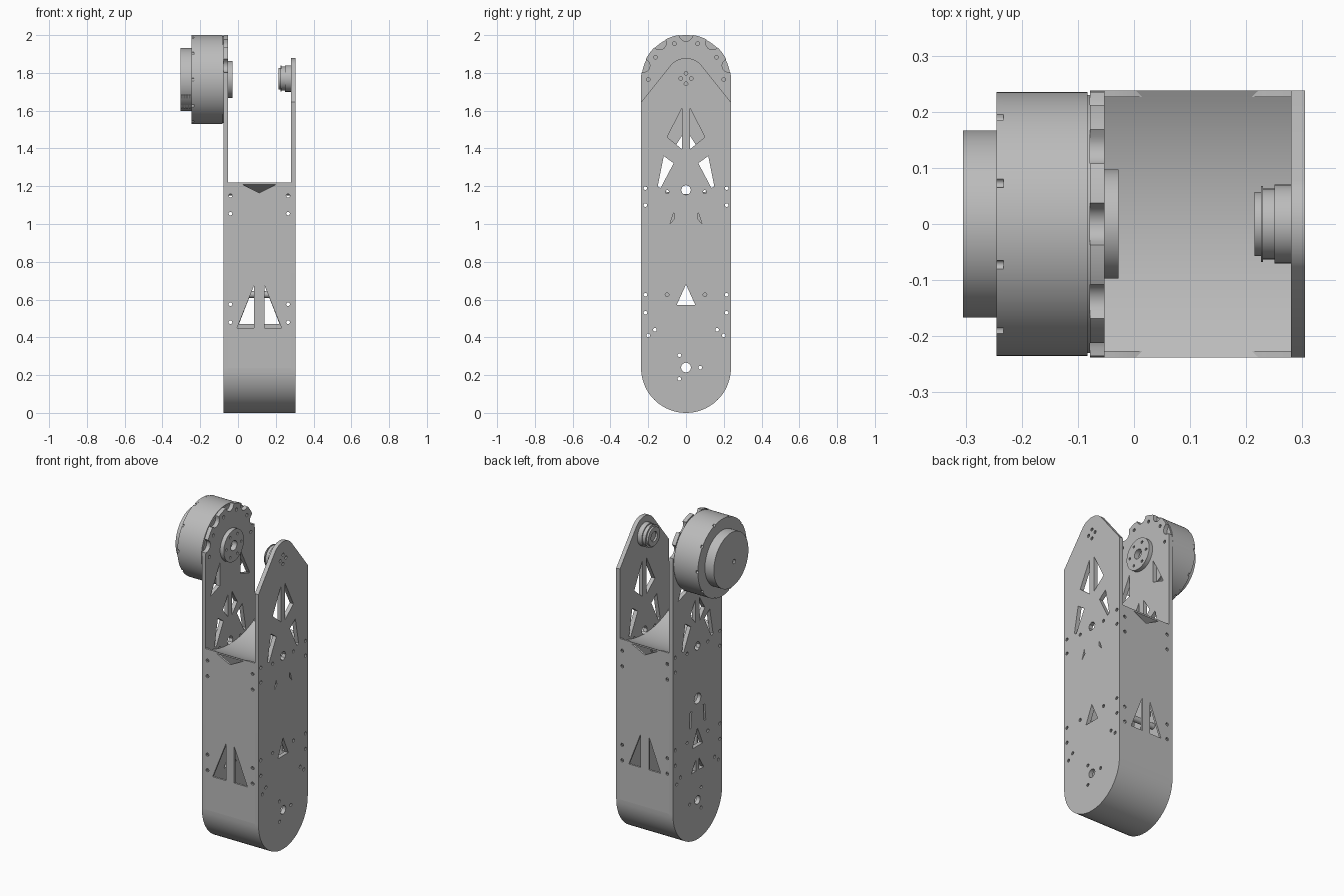
import bpy, bmesh
from math import sin, cos, pi, sqrt, radians
from mathutils import Matrix

cube = bpy.data.objects.get("Cube")
if cube:
    bpy.data.objects.remove(cube)

grey = bpy.data.materials.new("light_grey")
grey.use_nodes = True
grey.diffuse_color = (0.5, 0.5, 0.5, 1)
grey.node_tree.nodes["Principled BSDF"].inputs["Base Color"].default_value = (0.5, 0.5, 0.5, 1)

HALF, LOW, HUB = 0.238, 0.238, 1.765
SIDE = Matrix(((0, 0, 1, 0), (1, 0, 0, 0), (0, 1, 0, 0), (0, 0, 0, 1)))    # outline in y, z; depth along x
FRONT = Matrix(((1, 0, 0, 0), (0, 0, -1, 0), (0, 1, 0, 0), (0, 0, 0, 1)))  # outline in x, z; depth along -y


def slab(name, plane, a, b, outline, holes=()):
    """Extrude a flat outline with holes between depths a and b."""
    curve = bpy.data.curves.new(name, "CURVE")
    curve.dimensions, curve.fill_mode = "2D", "BOTH"
    curve.extrude = (b - a) / 2
    for ring in [outline, *holes]:
        spline = curve.splines.new("POLY")
        spline.points.add(len(ring) - 1)
        for point, (u, v) in zip(spline.points, ring):
            point.co = (u, v, 0, 1)
        spline.use_cyclic_u = True
    temp = bpy.data.objects.new("temp", curve)
    bpy.context.collection.objects.link(temp)
    mesh = bpy.data.meshes.new_from_object(temp.evaluated_get(bpy.context.evaluated_depsgraph_get()))
    bpy.data.objects.remove(temp)
    mesh.transform(plane @ Matrix.Translation((0, 0, (a + b) / 2)))
    bm = bmesh.new()
    bm.from_mesh(mesh)
    bmesh.ops.remove_doubles(bm, verts=bm.verts, dist=1e-5)
    bmesh.ops.recalc_face_normals(bm, faces=bm.faces)
    bm.to_mesh(mesh)
    bm.free()
    mesh.materials.clear()
    mesh.materials.append(grey)
    obj = bpy.data.objects.new(name, mesh)
    bpy.context.collection.objects.link(obj)
    bpy.ops.object.select_all(action="DESELECT")
    obj.select_set(True)
    bpy.context.view_layer.objects.active = obj
    bpy.ops.object.shade_smooth_by_angle(angle=radians(30))
    return obj


def arc(u, v, r, start, end, n=32):
    return [(u + r * cos(radians(start + (end - start) * i / n)),
             v + r * sin(radians(start + (end - start) * i / n))) for i in range(n + 1)]


def circle(u, v, r, n=64):
    return arc(u, v, r, 0, 360, n)[:-1]


def screw(u, v, r=0.01):
    return circle(u, v, r, 10)


def both(shapes, centre=0):
    """Add the mirror image of every shape."""
    return shapes + [[(2 * centre - u, v) for u, v in s] for s in shapes]


def scalloped(r, notch, start, end, n, first):
    """Arc about the hub with round bites every 36 degrees from angle first."""
    points = []
    for i in range(n + 1):
        t = start + (end - start) * i / n
        off = radians((t - first + 18) % 36 - 18)
        room = notch ** 2 - (r * sin(off)) ** 2
        d = r * cos(off) - sqrt(room) if room > 0 else r
        points.append((min(d, r) * cos(radians(t)), HUB + min(d, r) * sin(radians(t))))
    return points


# Side plates
bottom = arc(0, LOW, HALF, 180, 360)
screws = both([screw(*p) for p in ((.215, 1.19), (.215, 1.1), (.215, .625), (.215, .53),
                                   (.2, .41), (.165, .44), (.1, .625), (.1, 1.17))])
screws += [screw(-.035, .305), screw(-.035, .18), screw(.075, .24),
           circle(0, .24, .026, 16), circle(0, 1.18, .026, 8),
           [(0, .68), (.05, .57), (-.05, .57)]]
outer_window = [(.118, 1.36), (.065, 1.322), (.135, 1.19), (.15, 1.2)]
right_cuts = both([[(.02, 1.615), (.02, 1.395), (.1, 1.46)], outer_window,
                   [(.065, 1.06), (.06, 1.03), (.085, 1.0)], screw(.028, 1.77)])
slab("bearing_side_plate", SIDE, .28, .305,
     bottom + [(HALF, 1.645)] + arc(0, 1.77, .108, 45, 135, 16) + [(-HALF, 1.645)],
     screws + right_cuts + [screw(0, 1.742), screw(0, 1.798)])

left_cuts = both([[(.02, 1.47), (.02, 1.33), (.07, 1.39)], outer_window,
                  [(.1, 1.69), (.1, 1.55), (.19, 1.52)],
                  [(.055, .8), (.07, .8), (.08, .7), (.065, .7)],
                  [(.015, .49), (.015, .42), (.06, .42)]])
plate_screws = [screw(.2 * cos(radians(a)), HUB + .2 * sin(radians(a))) for a in range(0, 181, 36)]
slab("motor_side_plate", SIDE, -.078, -.053,
     bottom + scalloped(HALF, .035, 0, 180, 180, 18),
     screws + left_cuts + plate_screws + [circle(0, .86, .032, 24), circle(0, HUB, .08)])

# Front and back walls with the vee notch on top
MID = .1125
for name, sign in (("front_wall", 1), ("back_wall", -1)):
    lift = 0 if sign > 0 else .02
    cuts = both([[(.14, .675), (.14, .45 + lift), (.23 - lift / 2, .45 + lift)]]
                + [screw(.265, z) for z in (1.15, 1.055, .575, .48)], MID)
    a, b = sorted((sign * HALF, sign * (HALF - .012)))
    slab(name, FRONT, a, b, [(-.053, LOW), (.28, LOW), (.28, 1.22), (.222, 1.22), (MID, 1.165),
                             (.003, 1.22), (-.053, 1.22)], cuts)

# Rounded bottom shell and curved saddle between the plates
slab("bottom_shell", SIDE, -.053, .28, bottom + arc(0, LOW, HALF - .012, 360, 180))
R = .5
saddle = [(HALF * i / 12, 1.22 + sqrt(R * R - HALF ** 2) - sqrt(R * R - (HALF * i / 12) ** 2))
          for i in range(-12, 13)]
slab("saddle", SIDE, -.053, .28, saddle + [(y, z - .01) for y, z in reversed(saddle)])

# Cross bars between the plates
for i, y in enumerate((-.1, .1)):
    slab(f"cross_bar_{i + 1}", SIDE, -.053, .28, circle(y, .627, .018, 16))

# Motor: body, notched rear rim, rear cap, output flange
slab("motor_body", SIDE, -.233, -.083, circle(0, HUB, .235, 96))
slab("motor_front_rim", SIDE, -.083, -.078, circle(0, HUB, .23, 96))
slab("motor_rear_rim", SIDE, -.245, -.233, scalloped(.235, .008, 0, 360, 720, 0)[:-1])
slab("motor_rear_cap", SIDE, -.305, -.245, circle(0, HUB, .167), [screw(-.03, HUB - .02, .014)])
ring = [screw(.07 * cos(k * pi / 3), HUB + .07 * sin(k * pi / 3), .008) for k in range(6)]
slab("output_flange", SIDE, -.06, -.028, circle(0, HUB, .097), ring + [circle(0, HUB, .03, 24)])

# Cable socket on the rear cap: a block of thin pins set into the rim
for i in range(4):
    x = -.302 + i * .014
    t = radians(226)
    c, s = cos(t), sin(t)
    slab(f"socket_pin_{i + 1}", SIDE, x, x + .009,
         [(u * c - v * s, HUB + u * s + v * c)
          for u, v in ((.14, -.05), (.165, -.05), (.165, .05), (.14, .05))])

# Stepped bearing stub
for name, a, b, r in (("bearing_base", .25, .28, .07), ("bearing_step", .23, .25, .063),
                      ("bearing_lip", .226, .23, .068), ("bearing_tip", .215, .226, .057)):
    holes = [circle(0, HUB + .005, .03, 24)] if name == "bearing_tip" else []
    slab(name, SIDE, a, b, circle(0, HUB + .005, r, 48), holes)
